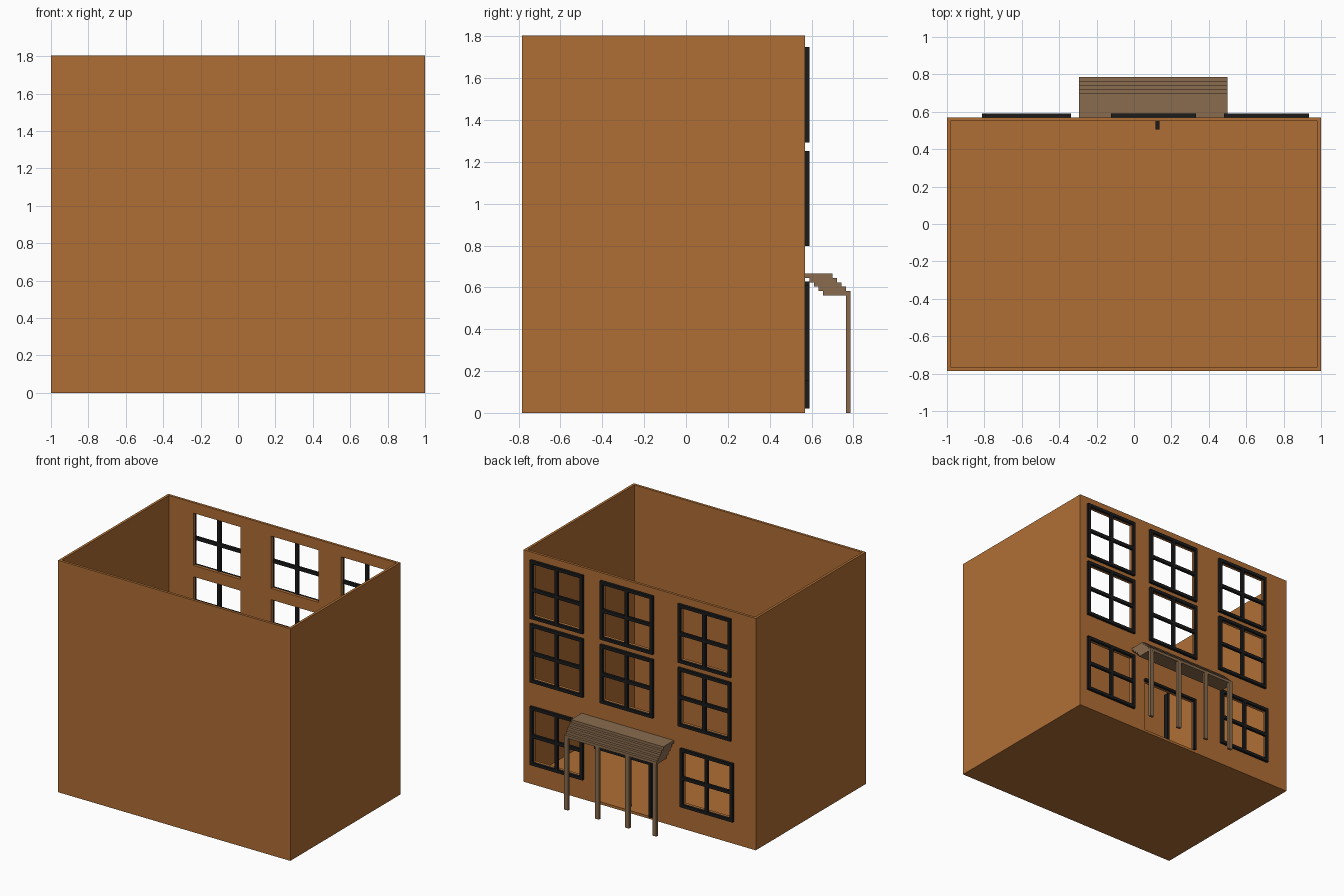
import bpy
import bmesh

if "Cube" in bpy.data.objects:
    bpy.data.objects.remove(bpy.data.objects["Cube"], do_unlink=True)


def material(name, rgb):
    lin = [((c / 255 + 0.055) / 1.055) ** 2.4 for c in rgb] + [1.0]
    m = bpy.data.materials.new(name)
    m.use_nodes = True
    m.diffuse_color = lin
    m.node_tree.nodes["Principled BSDF"].inputs["Base Color"].default_value = lin
    return m


BRICK = material("orange_brown_wall", (176, 110, 53))
WOOD = material("weathered_wood", (138, 108, 78))
BLACK = material("black_frame", (27, 27, 27))


def boxes(name, mat, spans):
    """One object made of boxes, each given as (x0, x1, y0, y1, z0, z1)."""
    bm = bmesh.new()
    for x0, x1, y0, y1, z0, z1 in spans:
        for v in bmesh.ops.create_cube(bm, size=1)["verts"]:
            v.co = (x1 if v.co.x > 0 else x0,
                    y1 if v.co.y > 0 else y0,
                    z1 if v.co.z > 0 else z0)
    me = bpy.data.meshes.new(name)
    bm.to_mesh(me)
    bm.free()
    me.materials.append(mat)
    ob = bpy.data.objects.new(name, me)
    bpy.context.collection.objects.link(ob)
    return ob


def cut(target, span):
    """Subtract a box from the target and apply the result."""
    cutter = boxes("cutter", BRICK, [span])
    cutter.hide_render = True
    mod = target.modifiers.new("cut", "BOOLEAN")
    mod.operation = "DIFFERENCE"
    mod.solver = "EXACT"
    mod.object = cutter
    bpy.context.view_layer.objects.active = target
    bpy.ops.object.modifier_apply(modifier=mod.name)
    bpy.data.objects.remove(cutter, do_unlink=True)


# Main dimensions
FRONT, BACK, TOP, WALL = -0.785, 0.57, 1.805, 0.02
SIZE, RIM, DEPTH = 0.455, 0.024, 0.02

# Open-topped building shell
shell = boxes("building_shell", BRICK, [(-1, 1, FRONT, BACK, 0, TOP)])
cut(shell, (-1 + WALL, 1 - WALL, FRONT + WALL, BACK - WALL, WALL, TOP + 0.2))

# Windows: lower left corner of each frame
windows = {
    "upper_left": (0.48, 1.293), "upper_middle": (-0.123, 1.293), "upper_right": (-0.793, 1.293),
    "middle_left": (0.48, 0.798), "middle_middle": (-0.123, 0.798), "middle_right": (-0.793, 0.798),
    "lower_left": (0.48, 0.155), "lower_right": (-0.812, 0.173),
}
for label, (x, z) in windows.items():
    x1, z1 = x + SIZE, z + SIZE
    cx, cz, b = x + SIZE / 2, z + SIZE / 2, 0.013
    cut(shell, (x + RIM, x1 - RIM, BACK - 0.1, BACK + 0.1, z + RIM, z1 - RIM))
    y0, y1 = BACK, BACK + DEPTH
    boxes("window_frame_" + label, BLACK, [
        (x, x + RIM, y0, y1, z, z1),
        (x1 - RIM, x1, y0, y1, z, z1),
        (x + RIM, x1 - RIM, y0, y1, z, z + RIM),
        (x + RIM, x1 - RIM, y0, y1, z1 - RIM, z1),
        (cx - b, cx + b, y0, y1, z + RIM, z1 - RIM),
        (x + RIM, cx - b, y0, y1, cz - b, cz + b),
        (cx + b, x1 - RIM, y0, y1, cz - b, cz + b),
    ])

# Doorway with its trim and the post standing just inside
cut(shell, (-0.09, 0.37, BACK - 0.1, BACK + 0.1, WALL, 0.43))
boxes("door_frame", BLACK, [
    (-0.11, 0.38, BACK, BACK + DEPTH, 0.43, 0.45),
    (-0.11, -0.09, BACK, BACK + DEPTH, WALL, 0.43),
])
boxes("door_post", BLACK, [(0.115, 0.135, 0.505, BACK - WALL, WALL, 0.43)])

# Stepped porch roof
STEP = 0.0213
boxes("porch_roof", WOOD, [
    (-0.295, 0.5, BACK + i * STEP, BACK + i * STEP + 0.131,
     0.667 - (i + 1) * STEP, 0.667 - i * STEP) for i in range(5)])

# Porch posts
for i, x in enumerate((0.483, 0.217, -0.043, -0.277)):
    boxes(f"porch_post_{i + 1}", WOOD, [(x - 0.017, x + 0.017, 0.765, 0.786, 0, 0.561)])
